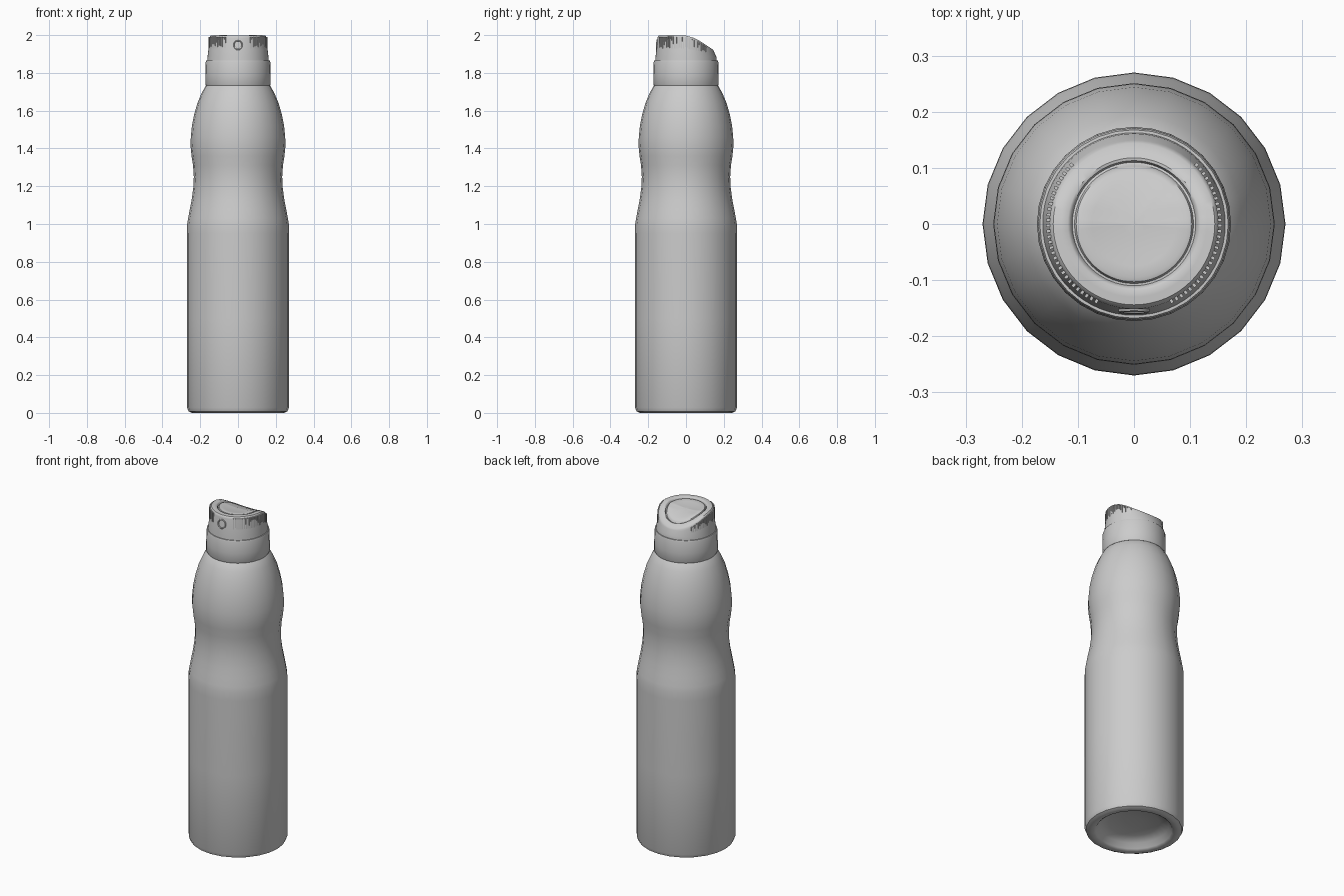
import bpy, bmesh, math, random
from mathutils import Matrix, Vector

if "Cube" in bpy.data.objects:
    bpy.data.objects.remove(bpy.data.objects["Cube"])

random.seed(4)


def finish(bm, name, angle=40):
    bmesh.ops.remove_doubles(bm, verts=bm.verts, dist=1e-5)
    bmesh.ops.recalc_face_normals(bm, faces=bm.faces)
    me = bpy.data.meshes.new(name)
    bm.to_mesh(me)
    bm.free()
    ob = bpy.data.objects.new(name, me)
    bpy.context.collection.objects.link(ob)
    bpy.ops.object.select_all(action='DESELECT')
    ob.select_set(True)
    bpy.context.view_layer.objects.active = ob
    bpy.ops.object.shade_smooth_by_angle(angle=math.radians(angle))
    return ob


def lathe(name, profile, sides, height=None, angle=40):
    """Revolve (radius, z) points; height(r, z, y) can bend the rings."""
    bm = bmesh.new()
    rings = []
    for r, z in profile:
        ring = []
        for i in range(sides):
            a = 2 * math.pi * i / sides
            x, y = r * math.cos(a), r * math.sin(a)
            ring.append(bm.verts.new((x, y, height(z, y) if height else z)))
        rings.append(ring)
    for lo, hi in zip(rings, rings[1:]):
        for i in range(sides):
            j = (i + 1) % sides
            bm.faces.new((lo[i], lo[j], hi[j], hi[i]))
    for ring, (r, z) in ((rings[0], profile[0]), (rings[-1], profile[-1])):
        bm.faces.new(ring)
    return finish(bm, name, angle)


# Can body with hollow base, waist and shoulder
lathe("can_body", [
    (0.05, 0.06), (0.14, 0.053), (0.19, 0.035), (0.208, 0.008), (0.22, 0.0),
    (0.245, 0.0), (0.262, 0.008), (0.27, 0.028), (0.27, 0.5), (0.27, 0.95),
    (0.269, 1.0), (0.264, 1.03), (0.255, 1.08), (0.245, 1.13), (0.237, 1.19),
    (0.234, 1.25), (0.238, 1.31), (0.246, 1.36), (0.251, 1.41), (0.25, 1.46),
    (0.244, 1.52), (0.232, 1.58), (0.215, 1.64), (0.194, 1.69), (0.172, 1.73),
    (0.15, 1.75)], 24)

# Collar ring
lathe("collar", [
    (0.150, 1.732), (0.170, 1.732), (0.173, 1.738), (0.173, 1.79),
    (0.171, 1.858), (0.168, 1.866), (0.150, 1.867)], 32)


# Spray cap: the top falls away towards the back
def top_z(y):
    pts = [(-0.2, 1.996), (-0.08, 2.0), (0.0, 1.997), (0.04, 1.986),
           (0.08, 1.965), (0.12, 1.938), (0.16, 1.911), (0.2, 1.89)]
    for (y0, z0), (y1, z1) in zip(pts, pts[1:]):
        if y <= y1:
            return z0 + (z1 - z0) * (y - y0) / (y1 - y0)
    return pts[-1][1]


def cap_height(z, y):
    return z if z > 1 else top_z(y) + z


lathe("spray_cap", [
    (0.15, 1.862), (0.163, 1.862), (0.161, 1.885), (0.151, -0.013),
    (0.149, -0.005), (0.144, 0.0), (0.13, 0.0), (0.118, 0.0), (0.113, -0.004),
    (0.110, -0.014), (0.106, -0.014), (0.103, -0.006), (0.095, -0.004),
    (0.075, -0.007), (0.05, -0.010), (0.02, -0.012), (0.005, -0.012)],
    64, cap_height)

# Grip ribs of uneven length on both sides of the cap
bm = bmesh.new()
for side in (-1, 1):
    for k in range(30):
        a = math.radians(-64 + k * 3.7)
        y = 0.154 * math.sin(a)
        hi = top_z(y) - 0.008
        lo = max(1.895, hi - random.uniform(0.05, 0.09))
        rot = Matrix.Rotation(a, 4, 'Z')
        m = rot @ Matrix.Translation((0.151, 0, (lo + hi) / 2)) \
            @ Matrix.Diagonal((0.011, 0.0055, hi - lo, 1))
        new = bmesh.ops.create_cube(bm, size=1, matrix=m)["verts"]
        for v in new:
            v.co.x *= side
finish(bm, "grip_ribs", 30)

# Spray nozzle: ring with sunken centre on the front
nozzle = lathe("nozzle", [
    (0.028, -0.012), (0.028, 0.003), (0.025, 0.005), (0.021, 0.004),
    (0.019, -0.001), (0.008, -0.001), (0.006, -0.003), (0.002, -0.003)], 24)
nozzle.location = (0, -0.1535, 1.948)
nozzle.rotation_euler = (math.radians(86), 0, 0)
